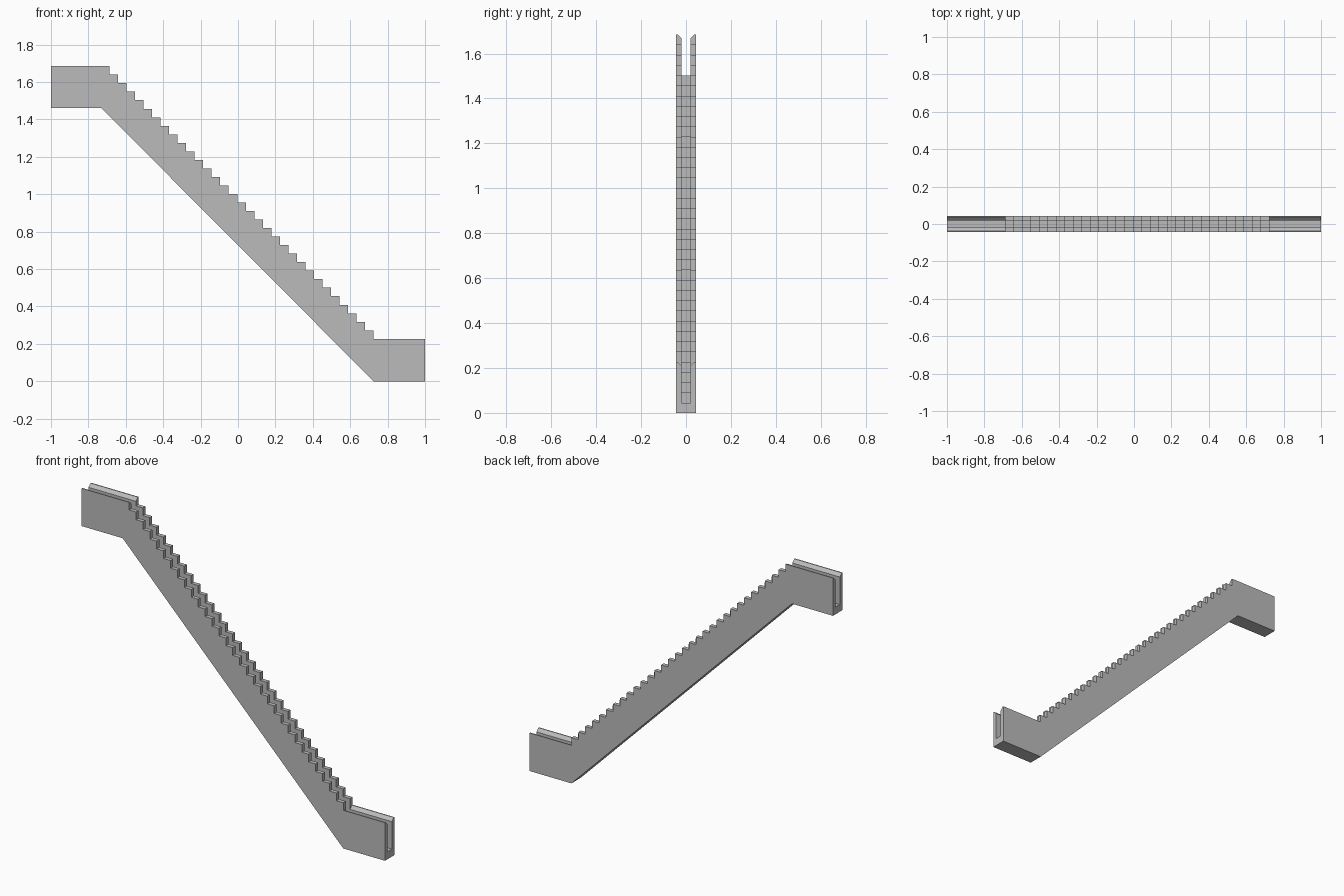
import bpy, bmesh
from mathutils import Vector

cube = bpy.data.objects.get("Cube")
if cube:
    bpy.data.objects.remove(cube, do_unlink=True)

STEPS = 32
RISE = 1.458 / STEPS
FOOT_X = 0.725            # first riser
HALF_W, SLOT = 0.044, 0.02
LOW_TOP, FLOOR = 0.227, 0.045

grey = bpy.data.materials.new("plain grey")
grey.use_nodes = True
colour = (0.5, 0.5, 0.5, 1)
grey.diffuse_color = colour
grey.node_tree.nodes["Principled BSDF"].inputs["Base Color"].default_value = colour


def prism(name, points, offset):
    """Extrude a closed outline of 3D points along an offset."""
    bm = bmesh.new()
    face = bm.faces.new([bm.verts.new(p) for p in points])
    moved = bmesh.ops.extrude_face_region(bm, geom=[face])["geom"]
    verts = [v for v in moved if isinstance(v, bmesh.types.BMVert)]
    bmesh.ops.translate(bm, verts=verts, vec=Vector(offset))
    bmesh.ops.recalc_face_normals(bm, faces=bm.faces)
    mesh = bpy.data.meshes.new(name)
    bm.to_mesh(mesh)
    bm.free()
    mesh.materials.append(grey)
    obj = bpy.data.objects.new(name, mesh)
    bpy.context.collection.objects.link(obj)
    return obj


def staircase(z, end):
    """Stepped line from the lower end to the upper end, starting at height z."""
    line = [(end, z)]
    for i in range(STEPS):
        x = FOOT_X - i * RISE
        line += [(x, z + i * RISE), (x, z + (i + 1) * RISE)]
    return line + [(-end, z + STEPS * RISE)]


def side_prism(name, outline, half):
    return prism(name, [(x, -half, z) for x, z in outline], (0, 2 * half, 0))


# Solid body with stepped top and sloping underside
underside = [(-1, 1.46), (-0.73, 1.46), (FOOT_X, 0), (1, 0)]
body = side_prism("stair_channel", staircase(LOW_TOP, 1) + underside, HALF_W)

# Slot with a stepped floor, open at both ends
slot = side_prism("slot_cutter", staircase(FLOOR, 1.1) + [(-1.1, 2), (1.1, 2)], SLOT)
cutters = [slot]

# Chamfers along the inner rims of the two landings
for name, x0, x1, top in (("lower_rim_cutter", FOOT_X, 1.1, LOW_TOP),
                          ("upper_rim_cutter", -1.1, -0.66, LOW_TOP + STEPS * RISE)):
    drop, over = 0.018, 0.01
    wide = SLOT + drop + over
    section = [(-SLOT + over, top - drop - over), (SLOT - over, top - drop - over),
               (wide, top + over), (-wide, top + over)]
    cutters.append(prism(name, [(x0, y, z) for y, z in section], (x1 - x0, 0, 0)))

bpy.context.view_layer.objects.active = body
for cutter in cutters:
    cutter.hide_render = True
    cut = body.modifiers.new(cutter.name, "BOOLEAN")
    cut.operation = "DIFFERENCE"
    cut.solver = "EXACT"
    cut.object = cutter
    bpy.ops.object.modifier_apply(modifier=cut.name)
    bpy.data.objects.remove(cutter, do_unlink=True)
